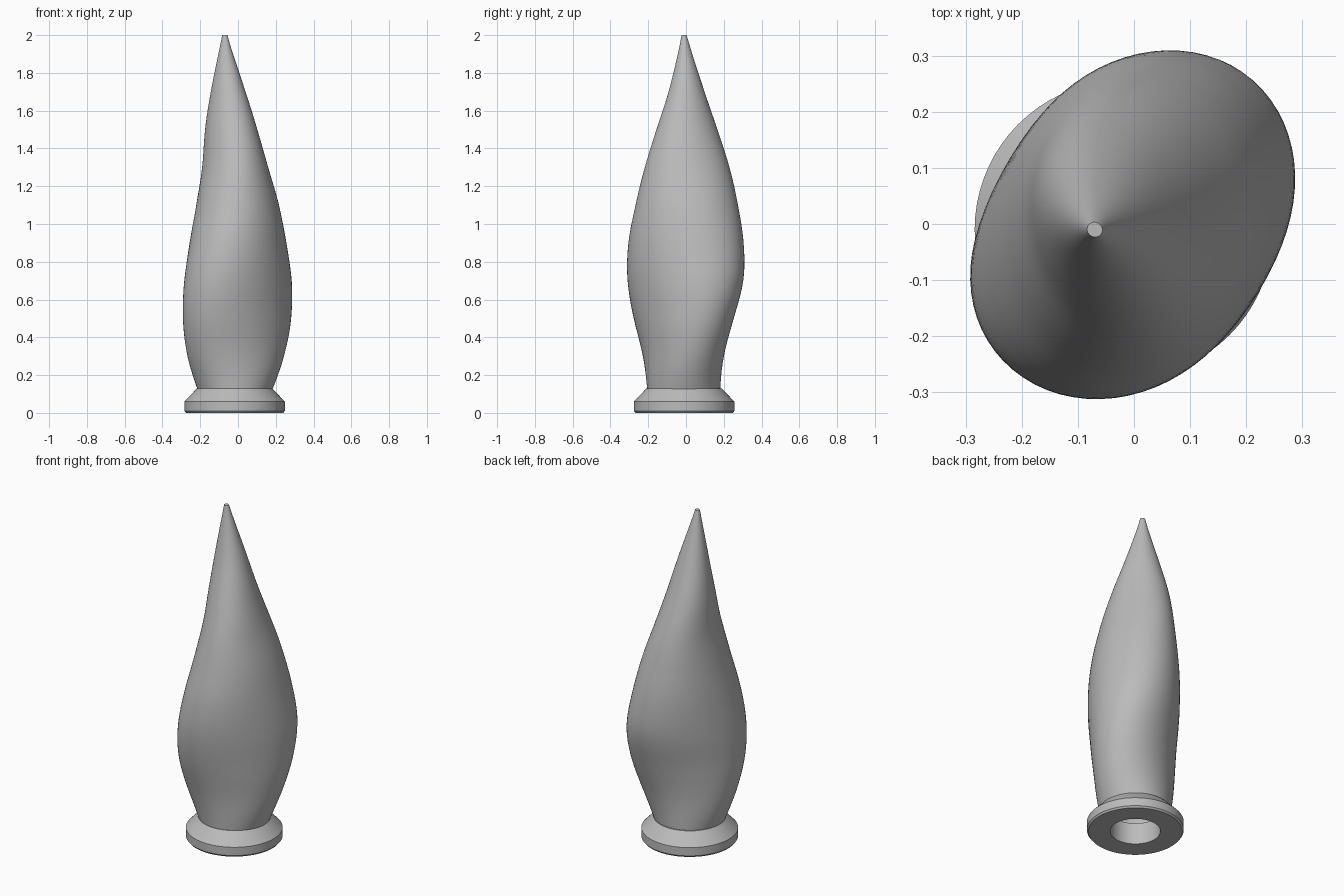
import bpy, bmesh, math

cube = bpy.data.objects.get("Cube")
if cube:
    bpy.data.objects.remove(cube)

SEGMENTS = 72
grey = bpy.data.materials.new("plain_grey")
grey.use_nodes = True
grey.diffuse_color = (0.5, 0.5, 0.5, 1)
grey.node_tree.nodes["Principled BSDF"].inputs["Base Color"].default_value = (0.5, 0.5, 0.5, 1)

# Body sections: height, long radius, short radius, centre x, centre y
SECTIONS = [
    (0.12, 0.197, 0.193, -0.016, -0.012),
    (0.3, 0.263, 0.205, -0.012, -0.014),
    (0.5, 0.315, 0.23, -0.005, -0.012),
    (0.7, 0.335, 0.25, 0, -0.003),
    (0.9, 0.314, 0.245, 0, 0),
    (1.1, 0.272, 0.218, -0.002, 0.004),
    (1.3, 0.225, 0.174, -0.015, 0.006),
    (1.5, 0.166, 0.133, -0.036, 0.005),
    (1.7, 0.1, 0.087, -0.052, 0.003),
    (1.9, 0.04, 0.037, -0.065, -0.005),
    (2.0, 0.014, 0.013, -0.07, -0.01),
]
TWIST = math.radians(75)  # turn per unit of height


def section(t):
    """Smoothly interpolated body section, t from 0 to 1."""
    last = len(SECTIONS) - 1
    i = min(int(t * last), last - 1)
    f = t * last - i
    a, b, c, d = (SECTIONS[max(0, min(last, i + k))] for k in (-1, 0, 1, 2))
    return [q + f / 2 * (r - p + f * (2 * p - 5 * q + 4 * r - s + f * (3 * (q - r) + s - p)))
            for p, q, r, s in zip(a, b, c, d)]


def ellipse(z, long, short, cx, cy, turn=0.0):
    points = []
    for k in range(SEGMENTS):
        a = math.tau * k / SEGMENTS
        u, v = long * math.cos(a - turn), short * math.sin(a - turn)
        points.append((cx + u * math.cos(turn) - v * math.sin(turn),
                       cy + u * math.sin(turn) + v * math.cos(turn), z))
    return points


def loft(name, rings, closed):
    """Bridge rings into a tube; loop it round, or cap both ends."""
    bm = bmesh.new()
    loops = [[bm.verts.new(p) for p in ring] for ring in rings]
    pairs = list(zip(loops, loops[1:]))
    if closed:
        pairs.append((loops[-1], loops[0]))
    for low, high in pairs:
        for k in range(SEGMENTS):
            n = (k + 1) % SEGMENTS
            bm.faces.new((low[k], low[n], high[n], high[k]))
    if not closed:
        bm.faces.new(loops[0][::-1])
        bm.faces.new(loops[-1])
    bmesh.ops.recalc_face_normals(bm, faces=bm.faces)
    mesh = bpy.data.meshes.new(name)
    bm.to_mesh(mesh)
    bm.free()
    mesh.materials.append(grey)
    obj = bpy.data.objects.new(name, mesh)
    bpy.context.collection.objects.link(obj)
    bpy.ops.object.select_all(action='DESELECT')
    obj.select_set(True)
    bpy.context.view_layer.objects.active = obj
    bpy.ops.object.shade_smooth_by_angle(angle=math.radians(30))


def body_ring(t, scale):
    z, long, short, cx, cy = section(t)
    return ellipse(z, long * scale, short * scale, cx, cy, z * TWIST)


# Hollow twisted body: inside wall going down, outside wall going up
STEPS = 60
inside = [body_ring(i / STEPS, 0.75) for i in range(STEPS - 6, -1, -1)]
outside = [body_ring(i / STEPS, 1) for i in range(STEPS + 1)]
loft("twisted_body", inside + outside, False)

# Flared foot with a round bore
FOOT = [(0.138, 0), (0.258, 0), (0.266, 0.01), (0.266, 0.06), (0.199, 0.13), (0.138, 0.13)]
loft("foot_collar", [ellipse(z, r, r, -0.018, -0.01) for r, z in FOOT], True)
